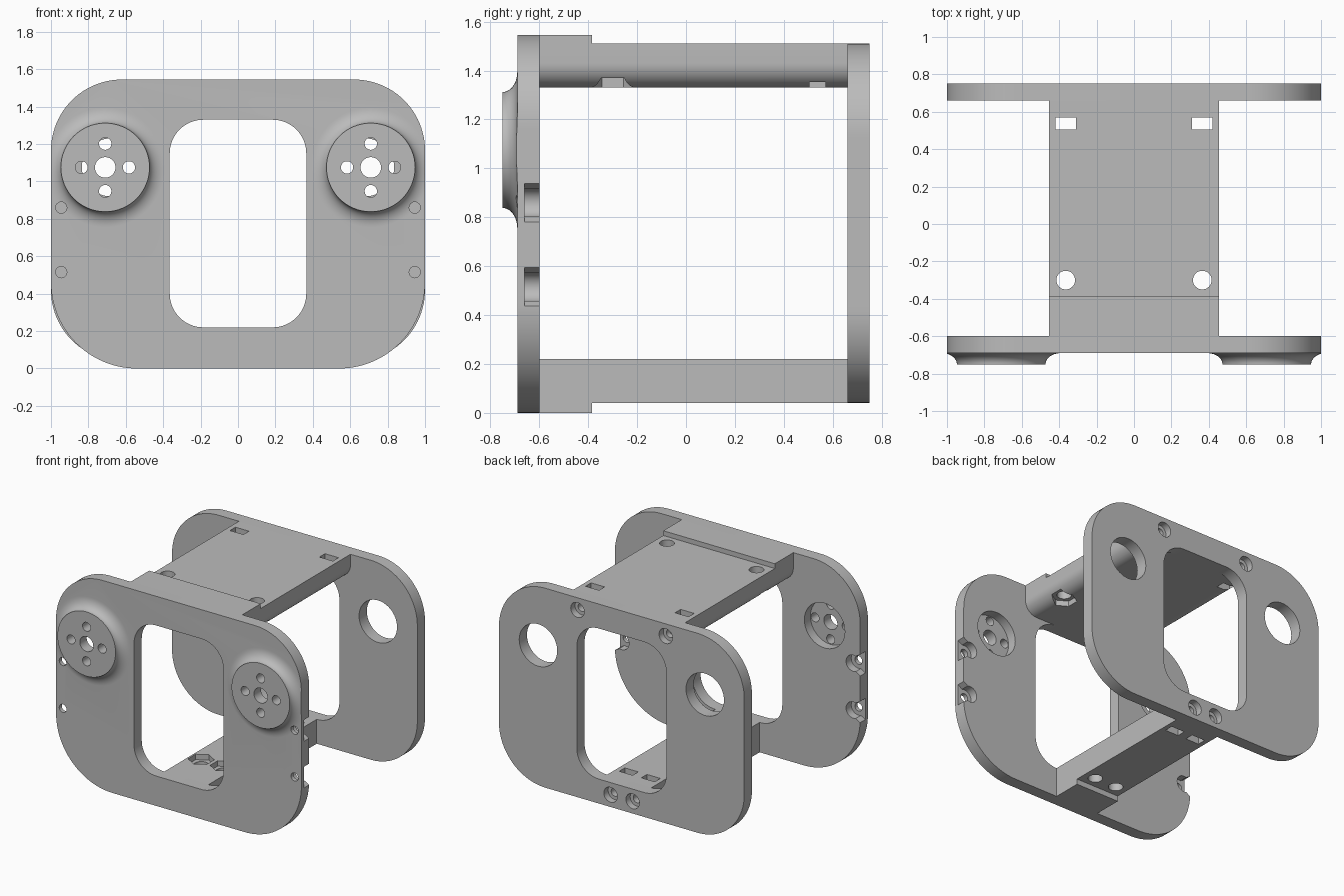
import bpy, bmesh
from math import pi, sin, cos, radians

old = bpy.data.objects.get("Cube")
if old:
    bpy.data.objects.remove(old, do_unlink=True)

grey = bpy.data.materials.new("plain_grey")
grey.use_nodes = True
grey.diffuse_color = (0.5, 0.5, 0.5, 1)
grey.node_tree.nodes["Principled BSDF"].inputs["Base Color"].default_value = (0.5, 0.5, 0.5, 1)


def new_object(name, bm):
    bmesh.ops.recalc_face_normals(bm, faces=bm.faces[:])
    mesh = bpy.data.meshes.new(name)
    bm.to_mesh(mesh)
    bm.free()
    mesh.materials.append(grey)
    obj = bpy.data.objects.new(name, mesh)
    bpy.context.collection.objects.link(obj)
    return obj


def rounded(half_w, z0, z1, r_top, r_bottom, steps=16):
    """Rounded rectangle outline in x and z."""
    pts = []
    corners = ((1, z1, r_top, 0), (-1, z1, r_top, 1), (-1, z0, r_bottom, 2), (1, z0, r_bottom, 3))
    for side, z, r, quarter in corners:
        cx = side * (half_w - r)
        cz = z - r if z == z1 else z + r
        n = steps if r > 0 else 0
        for i in range(n + 1):
            a = (quarter + i / max(n, 1)) * pi / 2
            pts.append((cx + r * cos(a), cz + r * sin(a)))
    return pts


def circle(x, z, r, n=32, turn=0.0):
    return [(x + r * cos(turn + 2 * pi * i / n), z + r * sin(turn + 2 * pi * i / n)) for i in range(n)]


def rect(x0, x1, z0, z1):
    return [(x0, z0), (x1, z0), (x1, z1), (x0, z1)]


def prism(name, outline, lo, hi, axis="Y"):
    """Extrude an outline along y (outline in x, z) or along z (outline in x, y)."""
    bm = bmesh.new()
    rings = []
    for d in (lo, hi):
        rings.append([bm.verts.new((u, d, v) if axis == "Y" else (u, v, d)) for u, v in outline])
    bm.faces.new(rings[0])
    bm.faces.new(rings[1])
    n = len(outline)
    for i in range(n):
        j = (i + 1) % n
        bm.faces.new((rings[0][i], rings[0][j], rings[1][j], rings[1][i]))
    return new_object(name, bm)


def boolean(obj, tool, operation="DIFFERENCE"):
    mod = obj.modifiers.new("cut", "BOOLEAN")
    mod.operation = operation
    mod.solver = "EXACT"
    mod.object = tool
    bpy.context.view_layer.objects.active = obj
    bpy.ops.object.modifier_apply(modifier=mod.name)
    bpy.data.objects.remove(tool, do_unlink=True)


def cut(obj, outline, lo, hi, axis="Y"):
    boolean(obj, prism("cutter", outline, lo, hi, axis))


def boss(name, x, z):
    """Round mounting face that flares into the plate."""
    face_r, foot_r, face_y, foot_y, n = 0.237, 0.32, -0.75, -0.69, 64
    profile = [(face_r, face_y)]
    for i in range(1, 11):
        a = i / 10 * pi / 2
        profile.append((foot_r - (foot_r - face_r) * cos(a), face_y + (foot_y - face_y) * sin(a)))
    profile.append((foot_r, -0.65))
    bm = bmesh.new()
    rings = [[bm.verts.new((x + p, y, z + q)) for p, q in circle(0, 0, r, n)] for r, y in profile]
    for a, b in zip(rings, rings[1:]):
        for i in range(n):
            j = (i + 1) % n
            bm.faces.new((a[i], a[j], b[j], b[i]))
    bm.faces.new(rings[0])
    bm.faces.new(rings[-1])
    return new_object(name, bm)


TOP, HUB_X, HUB_Z = 1.545, 0.71, 1.075
window = rounded(0.365, 0.22, 1.33, 0.18, 0.18)
front_outline = rounded(1.0, 0, TOP, 0.38, 0.46, 24)

# Front plate with its two bosses trimmed to the plate outline
front = prism("front_plate", front_outline, -0.69, -0.60)
for s in (-1, 1):
    hub = boss("boss", s * HUB_X, HUB_Z)
    boolean(hub, prism("trim", front_outline, -0.8, -0.5), "INTERSECT")
    boolean(front, hub, "UNION")
cut(front, window, -0.8, -0.5)
for s in (-1, 1):
    # Hub recess, centre bore and four screw holes
    cut(front, circle(s * HUB_X, HUB_Z, 0.165, 48), -0.67, -0.5)
    cut(front, circle(s * HUB_X, HUB_Z, 0.055), -0.8, -0.6)
    for k in range(4):
        a = k * pi / 2
        cut(front, circle(s * HUB_X + 0.127 * cos(a), HUB_Z + 0.127 * sin(a), 0.033, 24), -0.8, -0.6)
    # Edge screw holes with pockets that open at the side
    for z in (0.515, 0.86):
        x = s * 0.945
        cut(front, circle(x, z, 0.03, 24), -0.8, -0.5)
        cut(front, circle(x, z, 0.06), -0.66, -0.5)
        cut(front, [(x, z - 0.045), (s * 1.01, z - 0.085), (s * 1.01, z + 0.085), (x, z + 0.045)],
            -0.66, -0.5)

# Back plate with window, side openings and counterbored screw holes
back = prism("back_plate", rounded(1.0, 0.04, 1.51, 0.38, 0.38, 24), 0.66, 0.75)
cut(back, window, 0.6, 0.8)
for s in (-1, 1):
    cut(back, circle(s * 0.68, HUB_Z, 0.155, 48), 0.6, 0.8)
    for x, z in ((0.36, 1.42), (0.09, 0.13)):
        cut(back, circle(s * x, z, 0.03, 24), 0.6, 0.8)
        cut(back, circle(s * x, z, 0.055), 0.70, 0.8)

# Upper and lower beams
upper = prism("upper_beam", rounded(0.455, 1.33, 1.51, 0, 0.10), -0.60, 0.66)
lower = prism("lower_beam", rect(-0.18, 0.18, 0.04, 0.22), -0.60, 0.66)
for beam, x, z0, z1, n0, n1, zc in ((upper, 0.365, 1.2, 1.6, 1.2, 1.37, 1.42),
                                    (lower, 0.09, -0.1, 0.3, 0.18, 0.3, 0.13)):
    for s in (-1, 1):
        # Bolt hole with hexagonal nut pocket, then the rear nut slot and its screw hole
        cut(beam, circle(s * x, -0.30, 0.05), z0, z1, "Z")
        cut(beam, circle(s * x, -0.30, 0.088, 6, pi / 2), n0, n1, "Z")
        cut(beam, rect(s * x - 0.055, s * x + 0.055, 0.505, 0.57), z0, z1, "Z")
        cut(beam, circle(s * x, zc, 0.03, 24), 0.45, 0.8)

# Thickened pads where the beams meet the front plate
pads = [prism("upper_pad", rect(-0.455, 0.455, 1.51, TOP), -0.60, -0.385),
        prism("lower_pad", rect(-0.18, 0.18, 0, 0.04), -0.60, -0.385)]

for obj in [front, back, upper, lower] + pads:
    bpy.ops.object.select_all(action="DESELECT")
    obj.select_set(True)
    bpy.context.view_layer.objects.active = obj
    bpy.ops.object.shade_smooth_by_angle(angle=radians(30))
